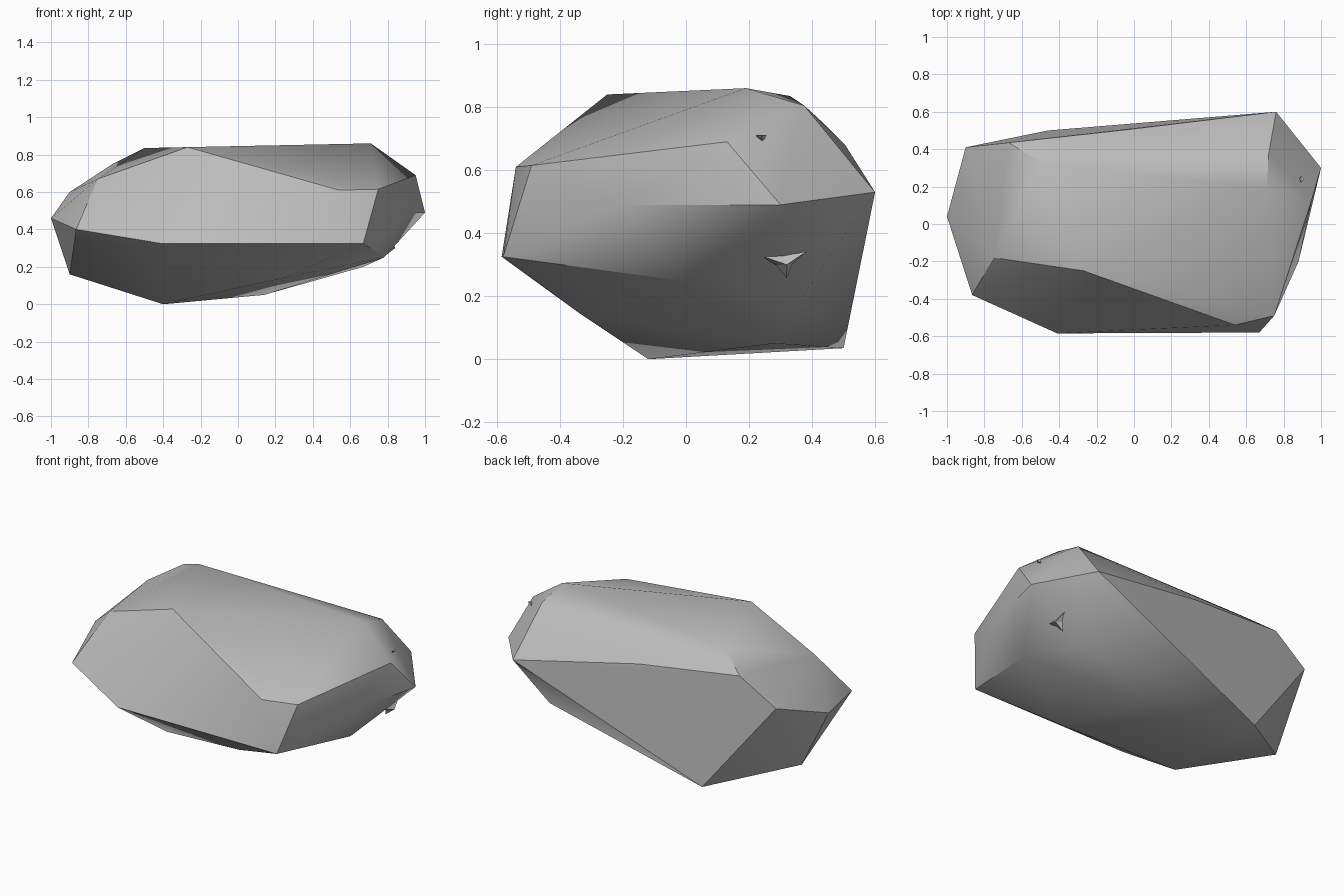
import bpy
import bmesh
import math
from mathutils import Vector

default_cube = bpy.data.objects.get("Cube")
if default_cube:
    bpy.data.objects.remove(default_cube, do_unlink=True)


def make_material(name, colour):
    material = bpy.data.materials.new(name)
    material.use_nodes = True
    material.diffuse_color = colour
    shader = material.node_tree.nodes["Principled BSDF"]
    shader.inputs["Base Color"].default_value = colour
    shader.inputs["Roughness"].default_value = 0.9
    return material


def add_object(name, mesh_data, material):
    mesh = bpy.data.meshes.new(name)
    mesh_data.to_mesh(mesh)
    mesh_data.free()
    mesh.materials.append(material)
    result = bpy.data.objects.new(name, mesh)
    bpy.context.collection.objects.link(result)
    return result


stone_grey = make_material("stone grey", (0.5, 0.5, 0.5, 1.0))

# Corner points of the boulder, grouped by the part they shape
crown = [(-0.27, -0.25, 0.84), (-0.5, 0.33, 0.835), (0.71, 0.19, 0.86), (0.72, 0.375, 0.805)]
front_side = [(-0.865, -0.38, 0.4), (-0.41, -0.585, 0.325), (0.67, -0.58, 0.325),
              (0.75, -0.49, 0.615), (0.54, -0.54, 0.61)]
left_end = [(0.95, 0.13, 0.69), (0.88, -0.2, 0.49), (1, 0.3, 0.49),
            (0.78, -0.02, 0.25), (0.67, 0.37, 0.2)]
right_end = [(-1, 0.04, 0.46), (-0.9, 0.41, 0.6), (-0.75, -0.18, 0.67), (-0.9, 0.16, 0.16)]
back_side = [(0.76, 0.6, 0.53), (-0.03, 0.505, 0.68), (-0.67, 0.435, 0.75)]
underside = [(-0.4, -0.12, 0), (0.14, 0.28, 0.05), (-0.46, 0.5, 0.035), (0.24, -0.33, 0.14)]

# Boulder body, wrapped tightly around its corners
body = bmesh.new()
for corner in crown + front_side + left_end + right_end + back_side + underside:
    body.verts.new(corner)
wrapped = bmesh.ops.convex_hull(body, input=body.verts)
loose = [v for v in body.verts if not v.link_faces]
bmesh.ops.delete(body, geom=loose, context="VERTS")
bmesh.ops.recalc_face_normals(body, faces=body.faces)
boulder = add_object("boulder", body, stone_grey)

bpy.context.view_layer.objects.active = boulder
boulder.select_set(True)
bpy.ops.object.shade_smooth_by_angle(angle=math.radians(30))
boulder.select_set(False)


# Small pointed chips sticking out of the left end
def add_chip(name, outline, tip):
    chip = bmesh.new()
    peak = chip.verts.new(tip)
    base = [chip.verts.new(point) for point in outline]
    for index, corner in enumerate(base):
        chip.faces.new((peak, base[index - 1], corner))
    chip.faces.new(base)
    bmesh.ops.recalc_face_normals(chip, faces=chip.faces)
    return add_object(name, chip, stone_grey)


def star_outline(centre, long_radius, short_radius, points):
    outline = []
    for step in range(points * 2):
        radius = short_radius if step % 2 else long_radius
        turn = math.pi * (step / points + 0.2)
        outline.append(Vector(centre) + Vector((0.3 * math.sin(turn), math.cos(turn),
                                               0.6 * math.sin(turn))) * radius)
    return outline


add_chip("large_chip", star_outline((0.81, 0.31, 0.31), 0.09, 0.03, 3), (0.84, 0.32, 0.3))
add_chip("small_chip", star_outline((0.89, 0.24, 0.705), 0.02, 0.012, 3), (0.91, 0.24, 0.71))
